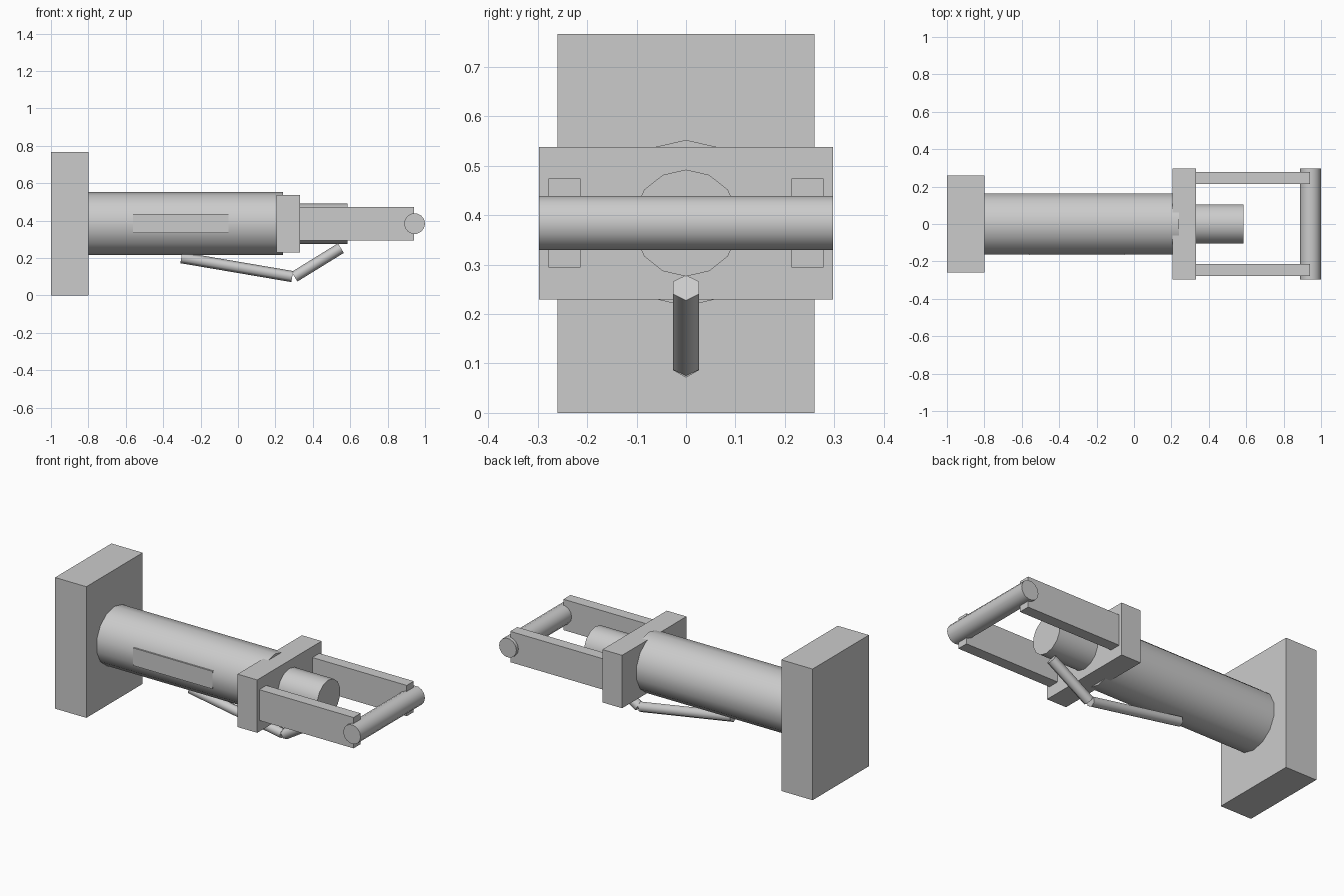
import bpy, bmesh, math
from mathutils import Vector

if "Cube" in bpy.data.objects:
    bpy.data.objects.remove(bpy.data.objects["Cube"])

AXIS_Z = 0.384


def finish(name, bm):
    bmesh.ops.recalc_face_normals(bm, faces=bm.faces)
    me = bpy.data.meshes.new(name)
    bm.to_mesh(me)
    bm.free()
    ob = bpy.data.objects.new(name, me)
    bpy.context.collection.objects.link(ob)
    return ob


def box(name, x, y, z):
    """Box from (min, max) ranges."""
    bm = bmesh.new()
    bmesh.ops.create_cube(bm, size=1)
    for v in bm.verts:
        v.co = [r[0] + (c + 0.5) * (r[1] - r[0]) for c, r in zip(v.co, (x, y, z))]
    return finish(name, bm)


def rod(name, p, q, radius, sides, first):
    """Capped prism from p to q; the first vertex points towards 'first'."""
    p, q = Vector(p), Vector(q)
    d = (q - p).normalized()
    u = Vector(first)
    u = (u - d * u.dot(d)).normalized()
    w = d.cross(u)
    bm = bmesh.new()
    rings = []
    for c in (p, q):
        rings.append([bm.verts.new(c + radius * (u * math.cos(a) + w * math.sin(a)))
                      for a in (2 * math.pi * i / sides for i in range(sides))])
    a, b = rings
    for i in range(sides):
        j = (i + 1) % sides
        bm.faces.new((a[i], a[j], b[j], b[i]))
    bm.faces.new(a[::-1])
    bm.faces.new(b)
    ob = finish(name, bm)
    bpy.ops.object.select_all(action='DESELECT')
    ob.select_set(True)
    bpy.context.view_layer.objects.active = ob
    bpy.ops.object.shade_smooth_by_angle(angle=math.radians(65))
    return ob


UP = (0, 0, 1)

# Mounting plate, barrel and inner piston
box("base_plate", (-1, -0.798), (-0.26, 0.26), (0, 0.766))
rod("barrel", (-0.82, 0, AXIS_Z), (0.24, 0, AXIS_Z), 0.168, 14, UP)
rod("piston", (0.2, 0, AXIS_Z), (0.585, 0, AXIS_Z), 0.108, 14, UP)

# Thin panel on the front side of the barrel
box("side_panel", (-0.562, -0.05), (-0.166, -0.13), (0.333, 0.436))

# Collar with two arms carrying the cross handle
box("collar", (0.205, 0.332), (-0.297, 0.297), (0.229, 0.538))
for side, name in ((-1, "front_arm"), (1, "back_arm")):
    box(name, (0.3, 0.941), sorted((side * 0.213, side * 0.278)), (0.294, 0.474))
rod("cross_handle", (0.944, -0.297, AXIS_Z), (0.944, 0.297, AXIS_Z), 0.056, 14, (1, 0, 0))

# Bent hexagonal linkage underneath
rod("linkage_long_rod", (-0.303, 0, 0.202), (0.29, 0, 0.101), 0.03, 6, UP)
rod("linkage_short_rod", (0.302, 0, 0.1), (0.55, 0, 0.253), 0.03, 6, UP)
